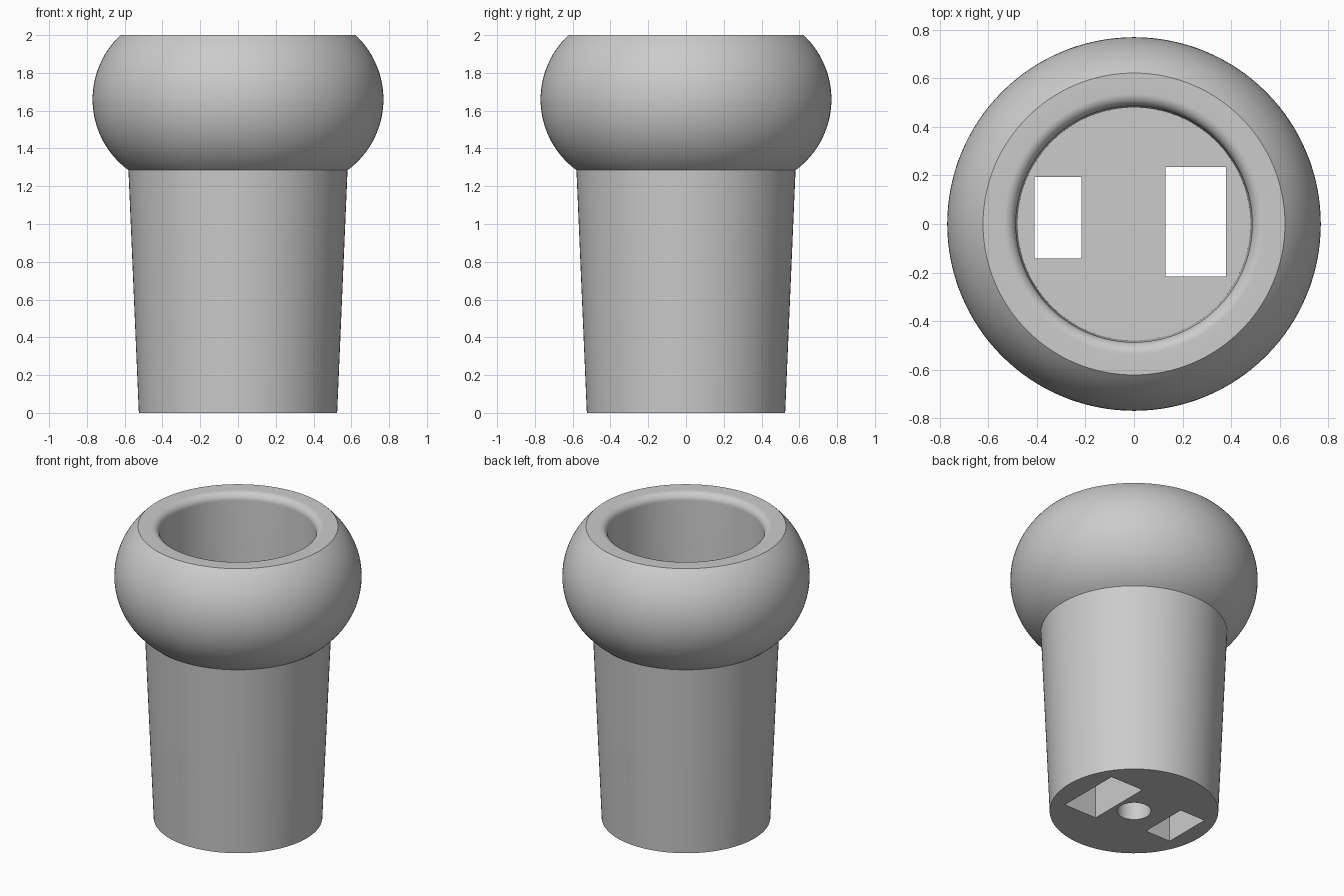
import bpy
import bmesh
from math import sin, cos, asin, pi
from mathutils import Matrix

cube = bpy.data.objects.get("Cube")
if cube:
    bpy.data.objects.remove(cube, do_unlink=True)

SEGMENTS = 128
FLOOR = 0.3

grey = bpy.data.materials.new("light_grey")
grey.use_nodes = True
colour = (0.6, 0.6, 0.6, 1)
grey.diffuse_color = colour
grey.node_tree.nodes["Principled BSDF"].inputs["Base Color"].default_value = colour


def make_object(name, bm):
    bmesh.ops.recalc_face_normals(bm, faces=bm.faces)
    mesh = bpy.data.meshes.new(name)
    bm.to_mesh(mesh)
    bm.free()
    mesh.materials.append(grey)
    obj = bpy.data.objects.new(name, mesh)
    bpy.context.collection.objects.link(obj)
    return obj


def arc(cx, cz, radius, start, end, steps):
    angles = [start + (end - start) * i / steps for i in range(steps + 1)]
    return [(cx + radius * cos(a), cz + radius * sin(a)) for a in angles]


def lathe(name, profile):
    bm = bmesh.new()
    verts = [bm.verts.new((r, 0, z)) for r, z in profile]
    edges = [bm.edges.new(pair) for pair in zip(verts, verts[1:])]
    bmesh.ops.spin(bm, geom=verts + edges, cent=(0, 0, 0), axis=(0, 0, 1),
                   angle=2 * pi, steps=SEGMENTS, use_merge=True)
    bmesh.ops.remove_doubles(bm, verts=bm.verts, dist=0.0005)
    return make_object(name, bm)


def slot_cutter(x0, x1, y0, y1):
    bm = bmesh.new()
    place = Matrix.Translation(((x0 + x1) / 2, (y0 + y1) / 2, FLOOR / 2))
    scale = Matrix.Diagonal((x1 - x0, y1 - y0, FLOOR + 0.2, 1))
    bmesh.ops.create_cube(bm, size=1, matrix=place @ scale)
    return make_object("slot_cutter", bm)


def hole_cutter(radius, depth):
    bm = bmesh.new()
    bmesh.ops.create_cone(bm, cap_ends=True, segments=48, radius1=radius,
                          radius2=radius, depth=2 * depth)
    return make_object("hole_cutter", bm)


# Hollow tapered cup with a bulging collar and a rounded inner lip
collar = arc(0.305, 1.66, 0.465, -asin(0.375 / 0.465), asin(0.34 / 0.465), 32)
lip = arc(0.537, 1.95, 0.05, pi / 2, pi, 10)
profile = ([(0, 0), (0.525, 0), (0.58, 1.285)] + collar + lip
           + [(0.48, FLOOR), (0, FLOOR)])
cup = lathe("cup_body", profile)

# Two slots through the floor and a blind hole underneath
cutters = [slot_cutter(-0.41, -0.217, -0.143, 0.193),
           slot_cutter(0.13, 0.38, -0.217, 0.235),
           hole_cutter(0.105, 0.2)]
bpy.context.view_layer.objects.active = cup
cup.select_set(True)
for cutter in cutters:
    cutter.hide_render = True
    cut = cup.modifiers.new("cut", 'BOOLEAN')
    cut.operation = 'DIFFERENCE'
    cut.solver = 'EXACT'
    cut.object = cutter
    bpy.ops.object.modifier_apply(modifier=cut.name)
    bpy.data.objects.remove(cutter, do_unlink=True)

bpy.ops.object.shade_smooth_by_angle(angle=pi / 6)
